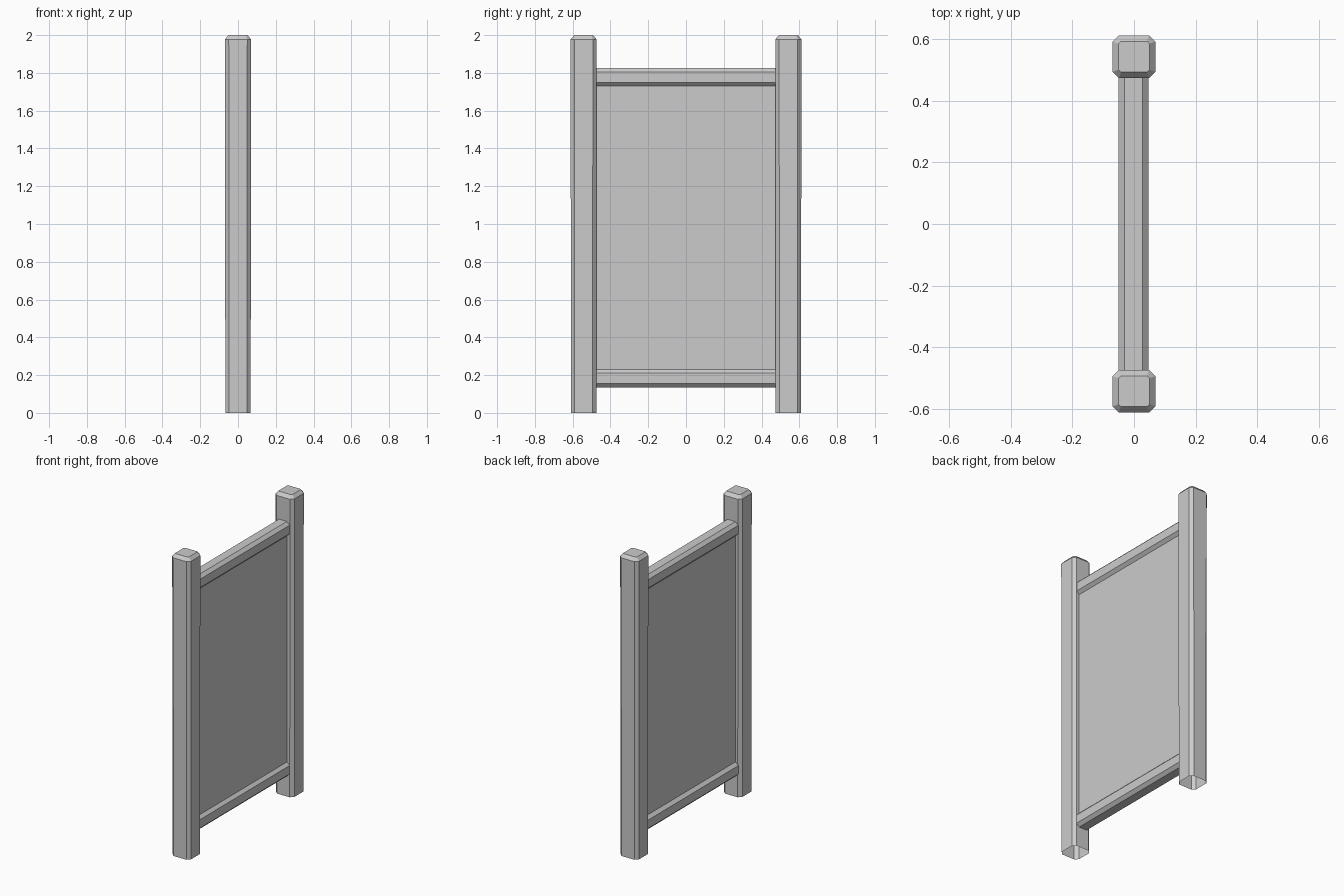
import bpy, bmesh

if "Cube" in bpy.data.objects:
    bpy.data.objects.remove(bpy.data.objects["Cube"])


def octagon(half_a, half_b, c):
    """Rectangle outline with chamfered corners."""
    a, b = half_a, half_b
    return [(a, -b + c), (a, b - c), (a - c, b), (-a + c, b),
            (-a, b - c), (-a, -b + c), (-a + c, -b), (a - c, -b)]


def loft(name, rings, cap_end=False):
    """Skin a list of rings, each a list of 3D points."""
    bm = bmesh.new()
    loops = [[bm.verts.new(p) for p in ring] for ring in rings]
    for low, high in zip(loops, loops[1:]):
        n = len(low)
        for i in range(n):
            j = (i + 1) % n
            bm.faces.new((low[i], low[j], high[j], high[i]))
    if cap_end:
        bm.faces.new(loops[-1])
    bmesh.ops.recalc_face_normals(bm, faces=bm.faces)
    mesh = bpy.data.meshes.new(name)
    bm.to_mesh(mesh)
    bm.free()
    obj = bpy.data.objects.new(name, mesh)
    bpy.context.collection.objects.link(obj)
    return obj


# Posts: hollow, open at the foot, chamfered edges and cap
for side, label in ((-1, "left_post"), (1, "right_post")):
    levels = [(0.0, 0.067, 0.02), (1.978, 0.069, 0.02), (2.0, 0.05, 0.008)]
    rings = [[(x, y + side * 0.542, z) for x, y in octagon(h, h, c)]
             for z, h, c in levels]
    loft(label, rings, cap_end=True)

# Rails: chamfered bars running between the posts
for z0, label in ((0.183, "bottom_rail"), (1.777, "top_rail")):
    rings = [[(x - 0.002, y, z + z0) for x, z in octagon(0.049, 0.048, 0.02)]
             for y in (-0.478, 0.478)]
    loft(label, rings)

# Panel: flat front and back, edges tucked into the frame
for x, label in ((0.028, "panel_front"), (-0.031, "panel_back")):
    s = 1 if x > 0 else -1
    mesh = bpy.data.meshes.new(label)
    corners = [(x, -0.478 * s, 0.225), (x, 0.478 * s, 0.225),
               (x, 0.478 * s, 1.735), (x, -0.478 * s, 1.735)]
    mesh.from_pydata(corners, [], [(0, 1, 2, 3)])
    bpy.context.collection.objects.link(bpy.data.objects.new(label, mesh))
